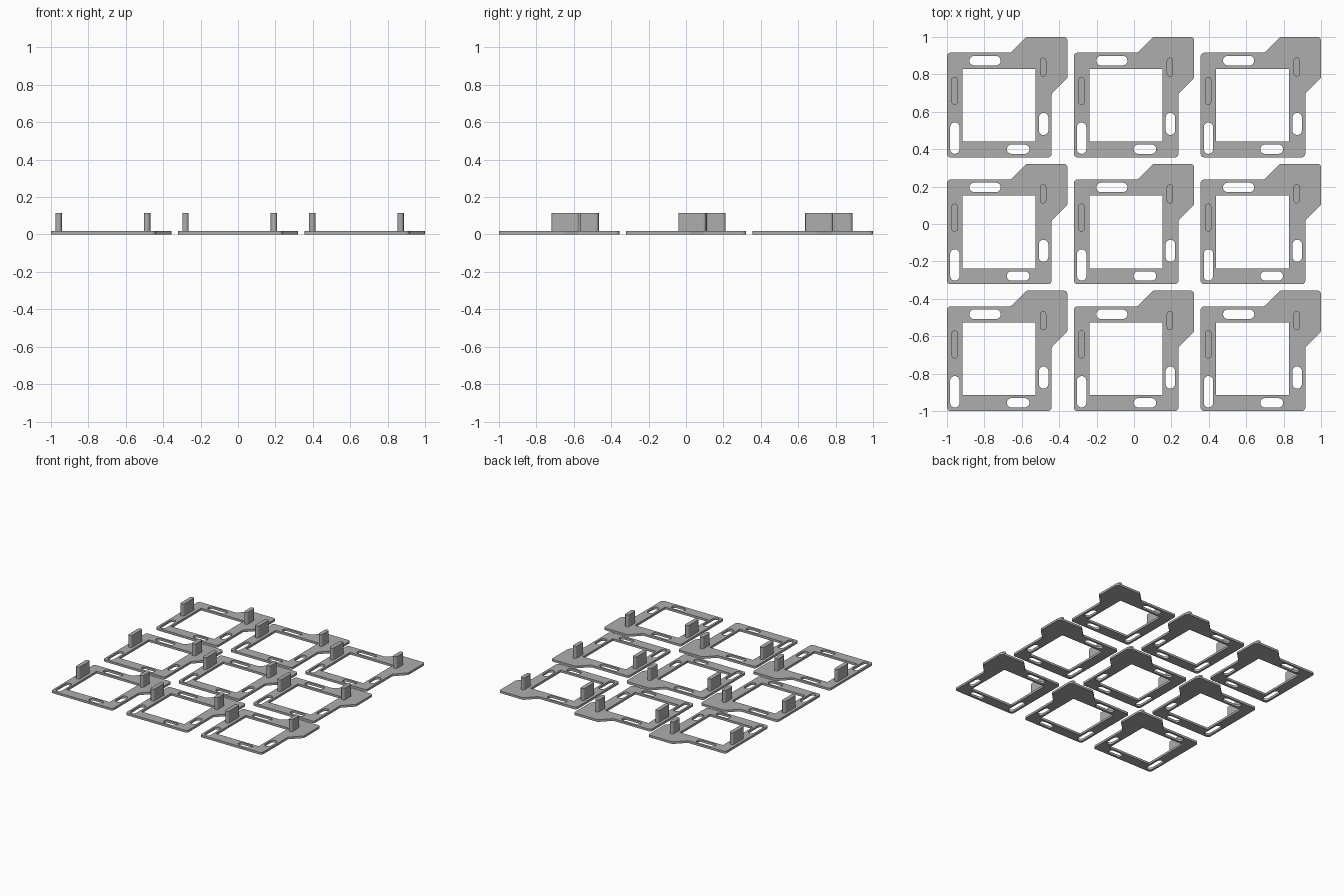
import bpy, bmesh, math
from mathutils import Vector

if "Cube" in bpy.data.objects:
    bpy.data.objects.remove(bpy.data.objects["Cube"])

THICK, POST_TOP, PITCH = 0.018, 0.115, 0.678

grey = bpy.data.materials.new("grey plastic")
grey.diffuse_color = (0.42, 0.42, 0.42, 1)
grey.use_nodes = True
grey.node_tree.nodes["Principled BSDF"].inputs["Base Color"].default_value = grey.diffuse_color


def rounded(points, r, steps=5):
    """Closed counter-clockwise outline with every corner rounded by a fillet."""
    out = []
    for i, p in enumerate(points):
        p = Vector(p)
        a = (Vector(points[i - 1]) - p).normalized()
        b = (Vector(points[(i + 1) % len(points)]) - p).normalized()
        half = a.angle(b) / 2
        centre = p + (a + b).normalized() * r / math.sin(half)
        start = p + a * r / math.tan(half) - centre
        end = p + b * r / math.tan(half) - centre
        a0 = math.atan2(start.y, start.x)
        turn = math.atan2(end.y, end.x) - a0
        turn = (turn + math.pi) % (2 * math.pi) - math.pi
        for k in range(steps + 1):
            t = a0 + turn * k / steps
            out.append(centre + Vector((math.cos(t), math.sin(t))) * r)
    return out


def rect(x0, x1, y0, y1):
    return [(x0, y0), (x1, y0), (x1, y1), (x0, y1)]


def slot(x0, x1, y0, y1):
    """Rectangle with fully rounded ends."""
    return rounded(rect(x0, x1, y0, y1), min(x1 - x0, y1 - y0) * 0.499)


def slab(name, loops, z0, z1):
    """Extrude an outline (first loop) with holes (other loops)."""
    bm = bmesh.new()
    edges = []
    for loop in loops:
        vs = [bm.verts.new((p[0], p[1], z0)) for p in loop]
        edges += [bm.edges.new((vs[i - 1], vs[i])) for i in range(len(vs))]
    bmesh.ops.triangle_fill(bm, use_beauty=True, use_dissolve=False, edges=edges)
    ext = bmesh.ops.extrude_face_region(bm, geom=bm.faces[:], use_keep_orig=True)
    top = [g for g in ext["geom"] if isinstance(g, bmesh.types.BMVert)]
    bmesh.ops.translate(bm, verts=top, vec=(0, 0, z1 - z0))
    bmesh.ops.recalc_face_normals(bm, faces=bm.faces[:])
    mesh = bpy.data.meshes.new(name)
    bm.to_mesh(mesh)
    bm.free()
    mesh.materials.append(grey)
    return mesh


# Square frame with a chamfered corner tab, window and four slots
outline = rounded([(0, 0), (0.56, 0), (0.56, 0.341), (0.644, 0.425),
                   (0.644, 0.644), (0.425, 0.644), (0.341, 0.56), (0, 0.56)], 0.02)
holes = [rect(0.083, 0.474, 0.085, 0.474),
         slot(0.12, 0.287, 0.492, 0.543),
         slot(0.017, 0.067, 0.019, 0.187),
         slot(0.32, 0.441, 0.019, 0.069),
         slot(0.491, 0.542, 0.12, 0.238)]

parts = {
    "frame": slab("frame", [outline] + holes, 0, THICK),
    # Upright tabs standing on the frame
    "long_post": slab("long_post", [slot(0.024, 0.058, 0.281, 0.431)], THICK - 0.004, POST_TOP),
    "short_post": slab("short_post", [slot(0.497, 0.531, 0.432, 0.534)], THICK - 0.004, POST_TOP),
}

# Three by three array of identical pieces
for row in range(3):
    for col in range(3):
        for name, mesh in parts.items():
            ob = bpy.data.objects.new(f"{name}_{row}_{col}", mesh)
            ob.location = (-1 + col * PITCH, -1 + row * PITCH, 0)
            bpy.context.collection.objects.link(ob)
